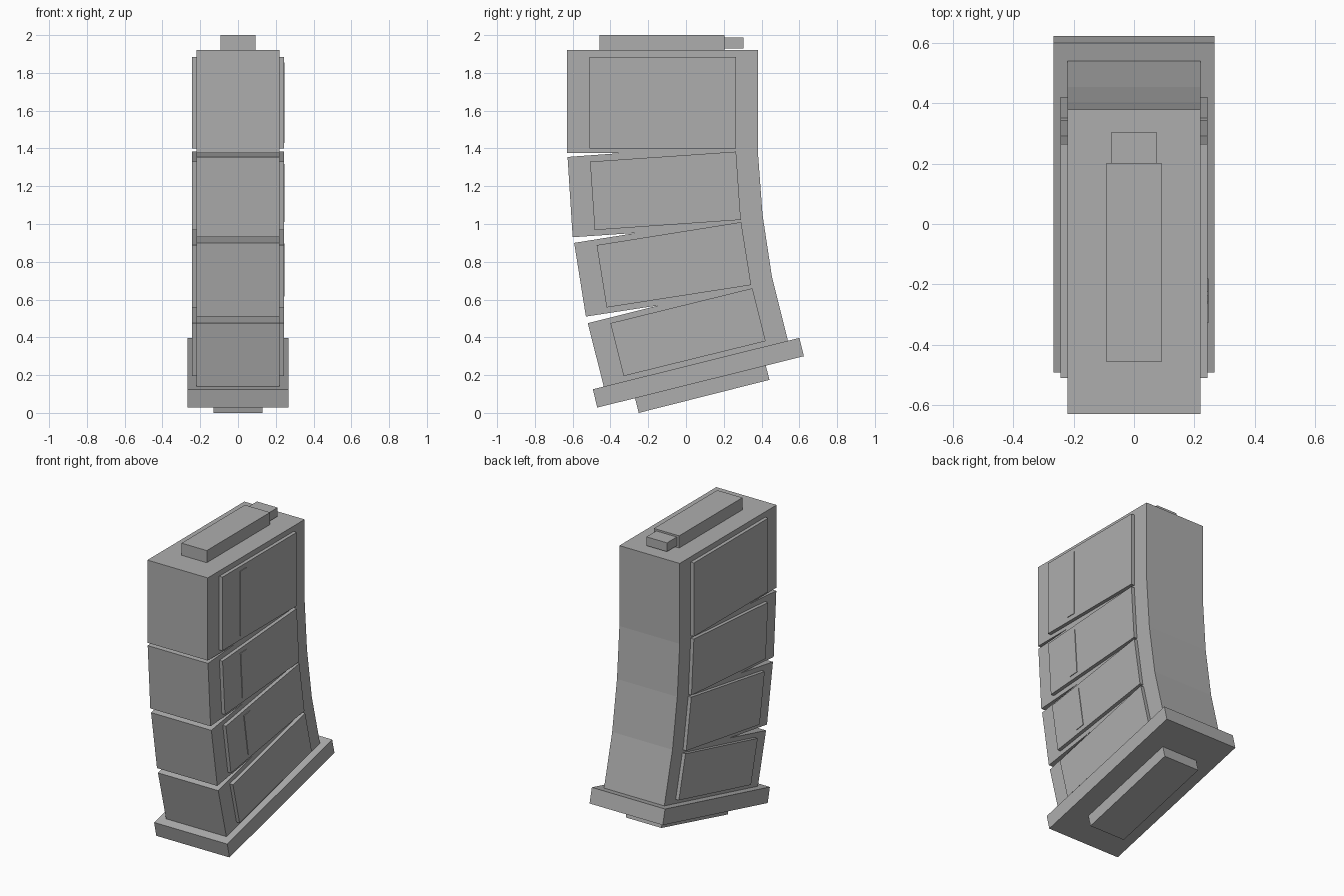
import bpy, bmesh
from mathutils import Vector

if "Cube" in bpy.data.objects:
    bpy.data.objects.remove(bpy.data.objects["Cube"])

grey = bpy.data.materials.new("mid grey")
grey.diffuse_color = (0.42, 0.42, 0.42, 1)
grey.use_nodes = True
grey.node_tree.nodes["Principled BSDF"].inputs["Base Color"].default_value = grey.diffuse_color


def prism(name, profile, x0, x1):
    """Extrude a (y, z) outline from x0 to x1."""
    bm = bmesh.new()
    face = bm.faces.new([bm.verts.new((x0, y, z)) for y, z in profile])
    ext = bmesh.ops.extrude_face_region(bm, geom=[face])
    moved = [g for g in ext["geom"] if isinstance(g, bmesh.types.BMVert)]
    bmesh.ops.translate(bm, verts=moved, vec=(x1 - x0, 0, 0))
    bmesh.ops.recalc_face_normals(bm, faces=bm.faces)
    mesh = bpy.data.meshes.new(name)
    bm.to_mesh(mesh)
    bm.free()
    mesh.materials.append(grey)
    obj = bpy.data.objects.new(name, mesh)
    bpy.context.collection.objects.link(obj)
    return obj


def rect(y0, y1, z0, z1):
    return [(y0, z0), (y1, z0), (y1, z1), (y0, z1)]


# Curved body with three wedge notches in the front
prism("body", [
    (-0.63, 1.92), (-0.63, 1.375), (-0.35, 1.375),
    (-0.627, 1.355), (-0.60, 0.93), (-0.26, 0.953),
    (-0.592, 0.90), (-0.53, 0.51), (-0.14, 0.57),
    (-0.52, 0.475), (-0.433, 0.13),
    (0.543, 0.37), (0.455, 0.72), (0.405, 1.05), (0.38, 1.39), (0.38, 1.92),
], -0.22, 0.22)

# Raised side panels: front-top, back-top, back-bottom, front-bottom corners
panels = [
    [(-0.51, 1.885), (0.265, 1.885), (0.265, 1.40), (-0.51, 1.40)],
    [(-0.508, 1.33), (0.265, 1.383), (0.29, 1.022), (-0.483, 0.968)],
    [(-0.473, 0.888), (0.292, 1.01), (0.345, 0.677), (-0.42, 0.558)],
    [(-0.40, 0.475), (0.352, 0.66), (0.422, 0.38), (-0.33, 0.195)],
]
for i, quad in enumerate(panels, 1):
    prism(f"right_panel_{i}", quad, 0.21, 0.243)
    prism(f"left_panel_{i}", quad, -0.243, -0.21)

# Thin window strips on the right side of the upper three panels
for i, quad in enumerate(panels[:3], 1):
    a, b, c, d = (Vector(p) for p in quad)
    margin = 0.03 / (a - d).length

    def on_panel(u, v):
        return tuple(a.lerp(b, u).lerp(d.lerp(c, u), v))

    prism(f"window_strip_{i}",
          [on_panel(0.235, margin), on_panel(0.32, margin),
           on_panel(0.32, 1 - margin), on_panel(0.235, 1 - margin)], 0.24, 0.247)

# Tilted base plate and the smaller floor plate below it
prism("base_plate", [(-0.493, 0.125), (0.60, 0.397), (0.624, 0.30), (-0.47, 0.028)],
      -0.267, 0.267)
prism("floor_plate", [(-0.272, 0.085), (-0.25, 0.0), (0.442, 0.175), (0.42, 0.26)],
      -0.13, 0.13)

# Top block and its rear nub
prism("top_block", rect(-0.457, 0.203, 1.91, 2.0), -0.092, 0.092)
prism("top_nub", rect(0.19, 0.305, 1.93, 1.988), -0.075, 0.075)
